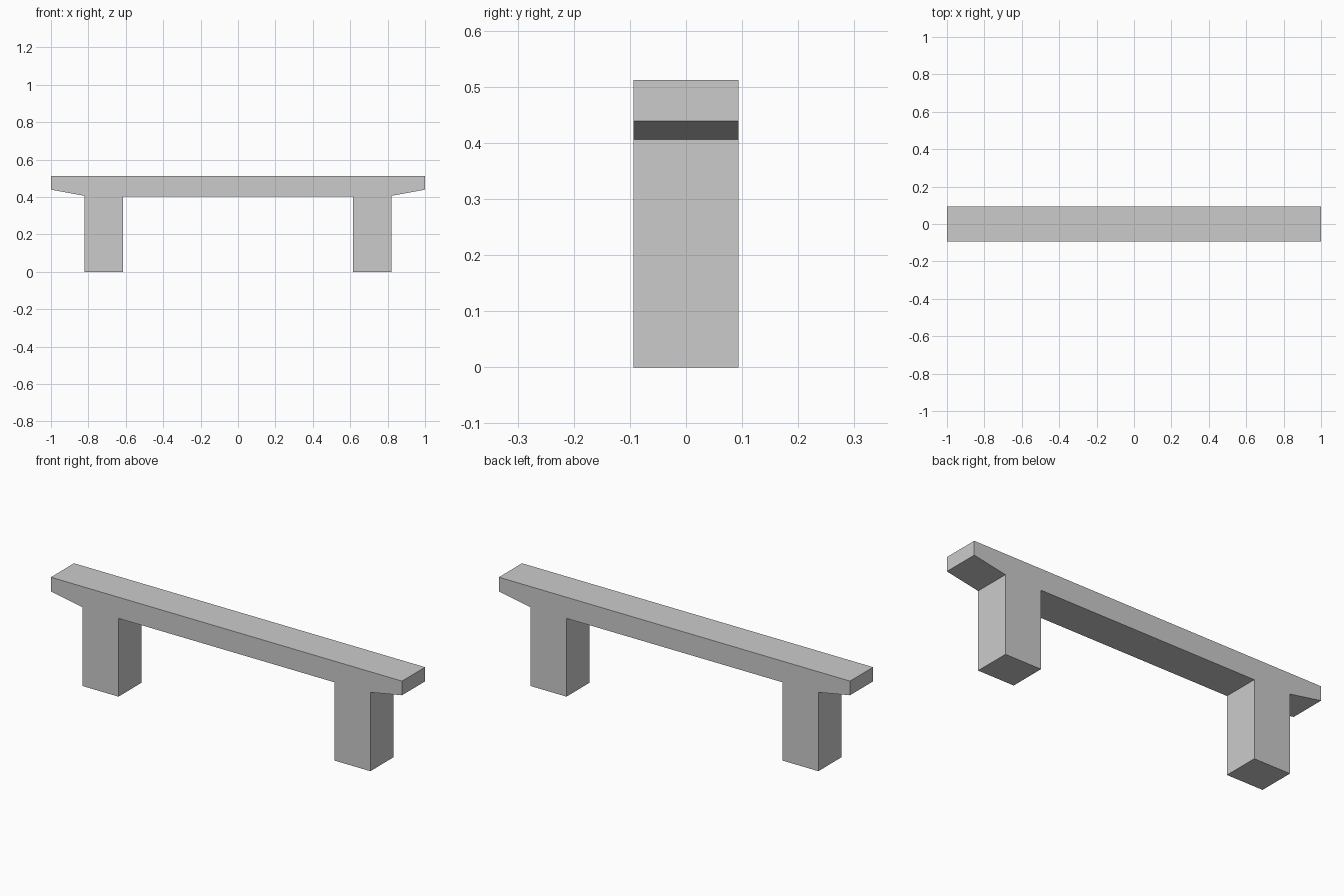
import bpy
import bmesh

cube = bpy.data.objects.get("Cube")
if cube:
    bpy.data.objects.remove(cube, do_unlink=True)

HALF_DEPTH = 0.094

# Single concrete grey
grey = bpy.data.materials.new("concrete grey")
grey.use_nodes = True
colour = (0.6, 0.6, 0.6, 1.0)
grey.diffuse_color = colour
grey.node_tree.nodes["Principled BSDF"].inputs["Base Color"].default_value = colour

# Right half of the outline (x, z), from inner leg corner up to the top edge
half = [(0.615, 0.403), (0.615, 0.0), (0.82, 0.0), (0.82, 0.406),
        (1.0, 0.439), (1.0, 0.512)]
outline = half + [(-x, z) for x, z in reversed(half)]

# Extrude the mirrored outline through the depth
bm = bmesh.new()
face = bm.faces.new([bm.verts.new((x, -HALF_DEPTH, z)) for x, z in outline])
extruded = bmesh.ops.extrude_face_region(bm, geom=[face])
moved = [v for v in extruded["geom"] if isinstance(v, bmesh.types.BMVert)]
bmesh.ops.translate(bm, verts=moved, vec=(0, 2 * HALF_DEPTH, 0))
bmesh.ops.recalc_face_normals(bm, faces=bm.faces)

mesh = bpy.data.meshes.new("bench")
bm.to_mesh(mesh)
bm.free()
mesh.materials.append(grey)
bench = bpy.data.objects.new("bench", mesh)
bpy.context.collection.objects.link(bench)
